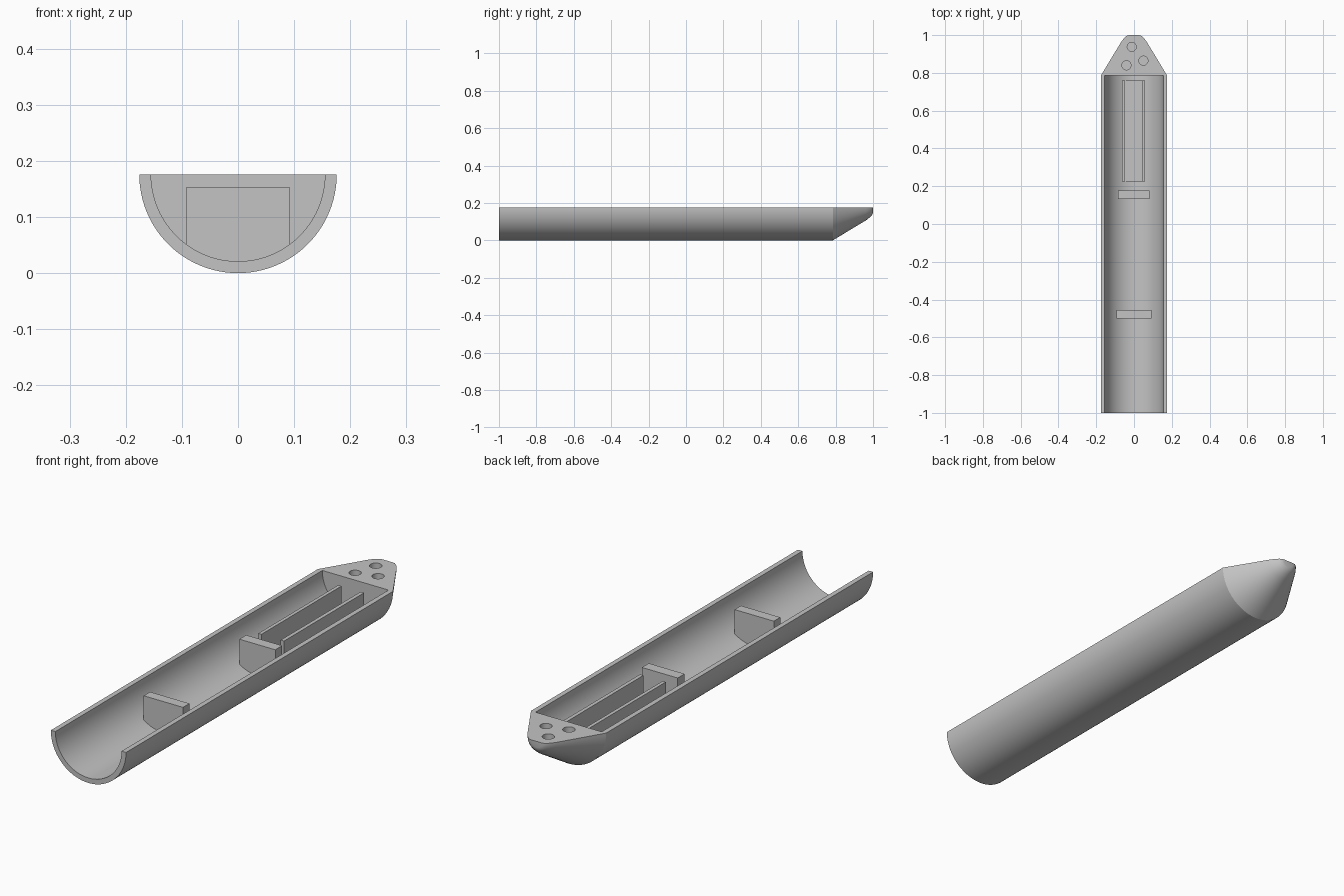
import bpy, bmesh, math

cube = bpy.data.objects.get("Cube")
if cube:
    bpy.data.objects.remove(cube, do_unlink=True)

R, R_IN = 0.176, 0.155      # outer and inner hull radius
DECK = 0.176                # rim height, also the hull axis
SHOULDER = 0.785            # where the hull meets the nose
STEPS = 48

grey = bpy.data.materials.new("plain grey")
grey.use_nodes = True
grey.diffuse_color = (0.55, 0.55, 0.55, 1)
grey.node_tree.nodes["Principled BSDF"].inputs["Base Color"].default_value = grey.diffuse_color


def finish(name, bm):
    bmesh.ops.recalc_face_normals(bm, faces=bm.faces)
    mesh = bpy.data.meshes.new(name)
    bm.to_mesh(mesh)
    bm.free()
    mesh.materials.append(grey)
    obj = bpy.data.objects.new(name, mesh)
    bpy.context.collection.objects.link(obj)
    return obj


def smooth(obj):
    bpy.ops.object.select_all(action='DESELECT')
    obj.select_set(True)
    bpy.context.view_layer.objects.active = obj
    bpy.ops.object.shade_smooth_by_angle(angle=math.radians(25))


def arc(radius):
    """Lower half circle from -x to +x, as (x, z) points."""
    angles = [math.pi * (1 + i / STEPS) for i in range(STEPS + 1)]
    return [(radius * math.cos(a), DECK + radius * math.sin(a)) for a in angles]


def extrude(name, profile, y0, y1):
    """Extrude an (x, z) outline along y."""
    bm = bmesh.new()
    face = bm.faces.new([bm.verts.new((x, y0, z)) for x, z in profile])
    out = bmesh.ops.extrude_face_region(bm, geom=[face])["geom"]
    bmesh.ops.translate(bm, vec=(0, y1 - y0, 0),
                        verts=[v for v in out if isinstance(v, bmesh.types.BMVert)])
    return finish(name, bm)


def seated_block(name, x0, x1, y0, y1, top):
    """Upright block whose underside follows the curved hull floor."""
    n, seat = 16, R_IN + 0.006
    xs = [x0 + (x1 - x0) * i / n for i in range(n + 1)]
    floor = [(x, DECK - math.sqrt(seat ** 2 - x ** 2)) for x in xs]
    return extrude(name, floor + [(x1, top), (x0, top)], y0, y1)


# Open half-round hull
smooth(extrude("hull_shell", arc(R) + arc(R_IN)[::-1], -1, SHOULDER))

# Solid half-cone nose with a rounded tip
profile = [(SHOULDER, R), (0.962, 0.069), (0.973, 0.061), (0.983, 0.053),
           (0.992, 0.044), (0.998, 0.035), (1.0, 0.026)]
bm = bmesh.new()
rings = [[bm.verts.new((x, y, z)) for x, z in arc(r)] for y, r in profile]
for a, b in zip(rings, rings[1:]):
    for i in range(STEPS):
        bm.faces.new((a[i], a[i + 1], b[i + 1], b[i]))
bm.faces.new(rings[0])
bm.faces.new(rings[-1])
bm.faces.new([r[0] for r in rings] + [r[-1] for r in reversed(rings)])
nose = finish("nose", bm)

# Three blind round holes in the nose deck
for x, y in ((-0.012, 0.938), (0.05, 0.865), (-0.04, 0.84)):
    bpy.ops.mesh.primitive_cylinder_add(vertices=32, radius=0.024, depth=0.08,
                                        location=(x, y, DECK))
    cutter = bpy.context.object
    cutter.name = "hole_cutter"
    cutter.hide_render = True
    cutter.data.materials.append(grey)
    cut = nose.modifiers.new("hole", 'BOOLEAN')
    cut.operation, cut.solver, cut.object = 'DIFFERENCE', 'EXACT', cutter
    bpy.context.view_layer.objects.active = nose
    bpy.ops.object.modifier_apply(modifier=cut.name)
    bpy.data.objects.remove(cutter, do_unlink=True)
smooth(nose)

# Cross partitions
seated_block("front_partition", -0.092, 0.092, -0.499, -0.456, 0.153)
seated_block("middle_partition", -0.086, 0.082, 0.132, 0.178, 0.153)

# Long tray: two side rails and a thin floor
seated_block("right_rail", -0.063, -0.048, 0.225, 0.76, 0.148)
seated_block("left_rail", 0.042, 0.058, 0.225, 0.76, 0.148)
seated_block("tray_floor", -0.048, 0.042, 0.225, 0.76, 0.035)
